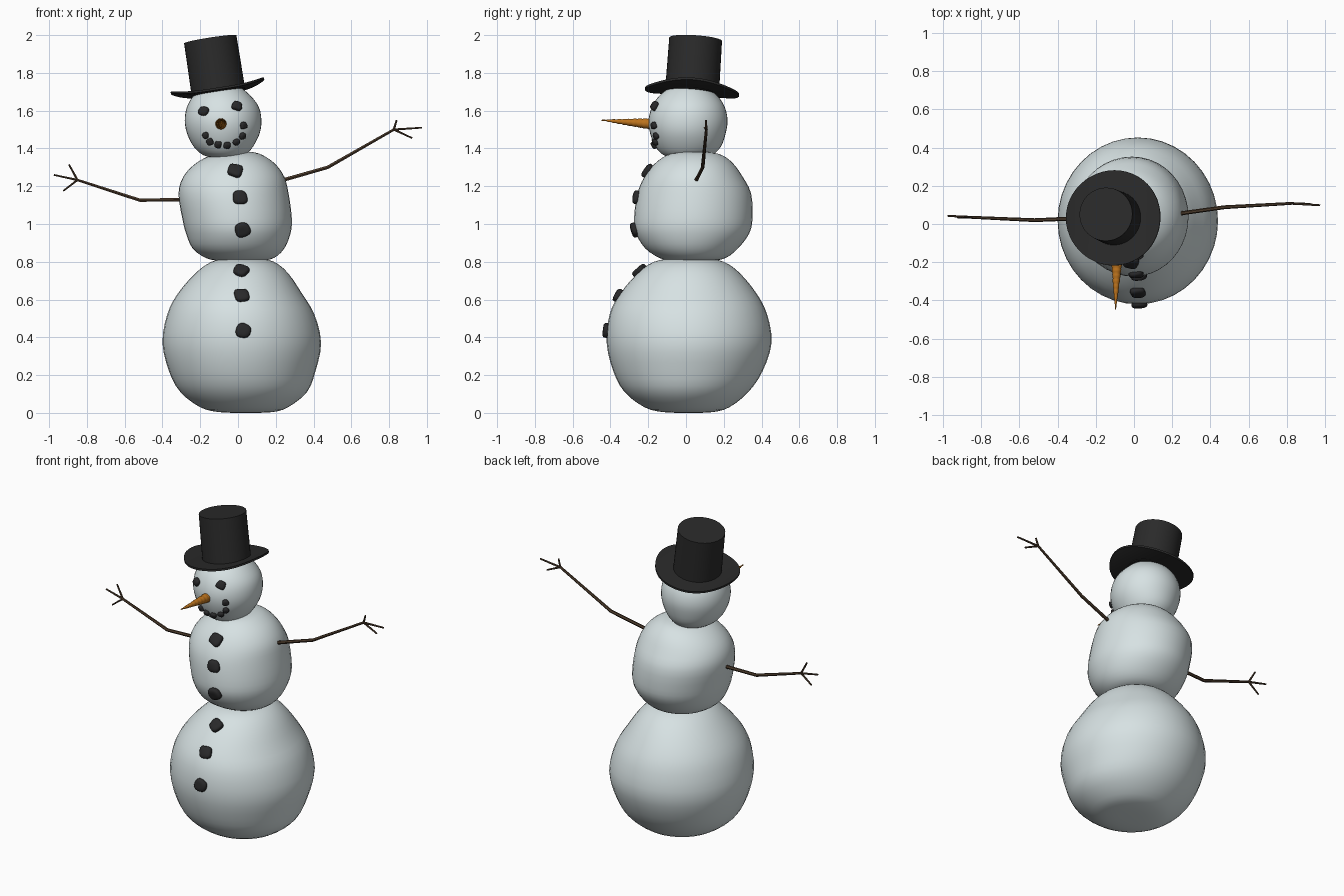
import bpy, bmesh, math, random
from mathutils import Vector, Matrix
from mathutils.bvhtree import BVHTree

if "Cube" in bpy.data.objects:
    bpy.data.objects.remove(bpy.data.objects["Cube"])

random.seed(4)


def material(name, rgb):
    m = bpy.data.materials.new(name)
    m.diffuse_color = (*rgb, 1)
    m.use_nodes = True
    m.node_tree.nodes["Principled BSDF"].inputs["Base Color"].default_value = m.diffuse_color
    return m


SNOW = material("snow", (0.68, 0.76, 0.77))
COAL = material("coal", (0.022, 0.022, 0.023))
HAT = material("hat_black", (0.023, 0.023, 0.023))
CARROT = material("carrot_orange", (0.50, 0.17, 0.012))
WOOD = material("twig_brown", (0.075, 0.045, 0.025))


def finish(bm, name, mat, angle=40):
    bmesh.ops.recalc_face_normals(bm, faces=bm.faces)
    me = bpy.data.meshes.new(name)
    bm.to_mesh(me)
    bm.free()
    ob = bpy.data.objects.new(name, me)
    bpy.context.collection.objects.link(ob)
    me.materials.append(mat)
    bpy.ops.object.select_all(action='DESELECT')
    ob.select_set(True)
    bpy.context.view_layer.objects.active = ob
    bpy.ops.object.shade_smooth_by_angle(angle=math.radians(angle))
    return ob


def skin(bm, rings, cap=True):
    """Join rings of points with quads and close both ends."""
    rows = [[bm.verts.new(p) for p in r] for r in rings]
    n = len(rows[0])
    for a, b in zip(rows, rows[1:]):
        for i in range(n):
            j = (i + 1) % n
            bm.faces.new((a[i], a[j], b[j], b[i]))
    if cap:
        bm.faces.new(rows[0][::-1])
        bm.faces.new(rows[-1])


def catmull(rows, steps):
    pts = [rows[0]] + rows + [rows[-1]]
    out = []
    for a, b, c, d in zip(pts, pts[1:], pts[2:], pts[3:]):
        for s in range(steps):
            t = s / steps
            out.append([0.5 * (2 * q + (r - p) * t + (2 * p - 5 * q + 4 * r - w) * t * t
                               + (3 * q - p - 3 * r + w) * t ** 3)
                        for p, q, r, w in zip(a, b, c, d)])
    return out + [rows[-1]]


def snowball(name, rows):
    """Loft through rows of (z, x min, x max, y min, y max)."""
    rings = []
    for z, x0, x1, y0, y1 in catmull(rows, 3):
        ring = []
        for i in range(40):
            a = math.tau * i / 40
            ring.append(((x0 + x1) / 2 + (x1 - x0) / 2 * math.cos(a),
                         (y0 + y1) / 2 + (y1 - y0) / 2 * math.sin(a), max(z, 0)))
        rings.append(ring)
    bm = bmesh.new()
    skin(bm, rings)
    bm.normal_update()
    tree = BVHTree.FromBMesh(bm)
    finish(bm, name, SNOW, 60)
    return tree


base = snowball("bottom_snowball", [
    (0.0, .03, .05, .01, .03), (.004, -.10, .18, -.12, .14), (.03, -.20, .265, -.22, .23),
    (.11, -.305, .365, -.325, .33), (.22, -.365, .41, -.385, .405), (.37, -.40, .44, -.42, .453),
    (.52, -.375, .405, -.405, .43), (.63, -.32, .34, -.35, .375), (.74, -.225, .265, -.255, .285),
    (.80, -.14, .19, -.17, .20), (.82, -.05, .10, -.06, .10), (.824, .02, .04, .01, .03)])
middle = snowball("middle_snowball", [
    (.80, -.01, .01, .02, .04), (.805, -.10, .12, -.08, .14), (.82, -.17, .19, -.14, .21),
    (.87, -.24, .245, -.215, .275), (.95, -.275, .278, -.265, .335), (1.03, -.295, .285, -.275, .352),
    (1.16, -.315, .268, -.258, .345), (1.25, -.29, .245, -.22, .30), (1.32, -.225, .195, -.165, .25),
    (1.365, -.14, .13, -.10, .19), (1.38, -.05, .08, -.03, .12), (1.382, .01, .03, .03, .05)])
head = snowball("head_snowball", [
    (1.345, -.07, -.05, 0, .02), (1.35, -.12, 0, -.06, .08), (1.365, -.185, .04, -.12, .14),
    (1.41, -.235, .08, -.162, .185), (1.48, -.27, .115, -.19, .21), (1.55, -.282, .124, -.198, .22),
    (1.62, -.27, .11, -.18, .205), (1.68, -.235, .065, -.14, .165), (1.73, -.17, 0, -.07, .10),
    (1.742, -.10, -.08, .01, .03)])


# Coal pieces pressed into the front of a snowball
def coal(name, tree, x, z, w, h, depth):
    hit, nrm, _, _ = tree.ray_cast(Vector((x, -2, z)), Vector((0, 1, 0)))
    if nrm.y > 0:
        nrm = -nrm
    bm = bmesh.new()
    bmesh.ops.create_icosphere(bm, subdivisions=3, radius=1)
    k = random.uniform(2.3, 4)
    spin = Matrix.Rotation(random.uniform(-.5, .5), 3, 'Z')
    for v in bm.verts:
        c = v.co / sum(abs(t) ** k for t in v.co) ** (1 / k)
        c *= 1 + .07 * math.sin(3 * c.x + 9 * x + 5 * z) * math.cos(2.5 * c.y + z * 7)
        c = spin @ c
        v.co = Vector((c.x * w, c.y * h, c.z * depth))
    # local x stays level, local z follows the surface normal
    right = Vector((0, 0, 1)).cross(nrm).normalized()
    rot = Matrix((right, nrm.cross(right), nrm)).transposed().to_4x4()
    bm.transform(Matrix.Translation(hit + nrm * .004) @ rot)
    finish(bm, name, COAL, 60)


for i, (x, z) in enumerate([(-.18, 1.597), (-.007, 1.623)]):
    coal(f"eye_{i + 1}", head, x, z, .028, .025, .017)
for i, (x, z) in enumerate([(-.17, 1.47), (-.147, 1.437), (-.105, 1.422), (-.058, 1.418),
                            (-.01, 1.435), (.022, 1.467), (.027, 1.522)]):
    coal(f"mouth_coal_{i + 1}", head, x, z, .018, .018, .014)
for i, (tree, x, z) in enumerate([(middle, -.015, 1.28), (middle, .01, 1.14), (middle, .024, .97),
                                  (base, .017, .75), (base, .02, .62), (base, .028, .435)]):
    coal(f"button_{i + 1}", tree, x, z, .038, .037, .019)


def lathe(bm, profile, sides):
    skin(bm, [[(r * math.cos(math.tau * i / sides), r * math.sin(math.tau * i / sides), z)
               for i in range(sides)] for r, z in profile])


def place(bm, start, end):
    """Move a shape built along +z so it runs from start towards end."""
    q = Vector((0, 0, 1)).rotation_difference(Vector(end) - Vector(start))
    bm.transform(Matrix.Translation(start) @ q.to_matrix().to_4x4())


# Ridged carrot nose
bm = bmesh.new()
profile, rings, length = [], 11, .30
for i in range(rings):
    z = length * i / rings
    r = .033 * (1 - i / rings) ** .9
    profile += [(r * .93, z), (r, z + .006), (r * .96, z + .02)]
lathe(bm, profile + [(.0008, length)], 16)
place(bm, (-.089, -.15, 1.527), (-.097, -.45, 1.55))
finish(bm, "carrot_nose", CARROT, 50)

# Top hat: crown and brim share one tilted axis
foot, top = (-.104, .032, 1.70), (-.147, .051, 1.978)
height = (Vector(top) - Vector(foot)).length
bm = bmesh.new()
lathe(bm, [(.143, -.005), (.14, height)], 40)
place(bm, foot, top)
finish(bm, "hat_crown", HAT)

bm = bmesh.new()
radii = [.10, .14, .17, .20, .225, .25]
lathe(bm, [(r, .006) for r in radii] + [(r, -.006) for r in radii[::-1]], 48)
for v in bm.verts:  # sides curl upwards
    v.co.z += .032 * (abs(v.co.x) / .25) ** 3
place(bm, foot, top)
finish(bm, "hat_brim", HAT)


# Twig arms: a bent tapering stick with three fingers
def twig(name, paths):
    cu = bpy.data.curves.new(name, 'CURVE')
    cu.dimensions = '3D'
    cu.bevel_depth = 1
    cu.bevel_resolution = 1
    cu.use_fill_caps = True
    for pts in paths:
        sp = cu.splines.new('POLY')
        sp.points.add(len(pts) - 1)
        for p, (x, y, z, r) in zip(sp.points, pts):
            p.co = (x, y, z, 1)
            p.radius = r
    cu.materials.append(WOOD)
    ob = bpy.data.objects.new(name, cu)
    bpy.context.collection.objects.link(ob)
    bpy.ops.object.select_all(action='DESELECT')
    ob.select_set(True)
    bpy.context.view_layer.objects.active = ob
    bpy.ops.object.convert(target='MESH')
    bpy.ops.object.shade_smooth_by_angle(angle=math.radians(50))


def arm(name, stick, tips):
    wrist = stick[-1][:3] + (.0065,)
    twig(name, [stick] + [[wrist, t + (.005,)] for t in tips])


arm("right_arm", [(-.22, .033, 1.13, .011), (-.52, .02, 1.126, .01), (-.85, .035, 1.233, .0075)],
    [(-.975, .043, 1.26), (-.895, .04, 1.315), (-.925, .035, 1.175)])
arm("left_arm", [(.17, .045, 1.213, .011), (.475, .088, 1.30, .01), (.825, .108, 1.50, .0075)],
    [(.975, .098, 1.51), (.84, .105, 1.55), (.922, .105, 1.455)])
